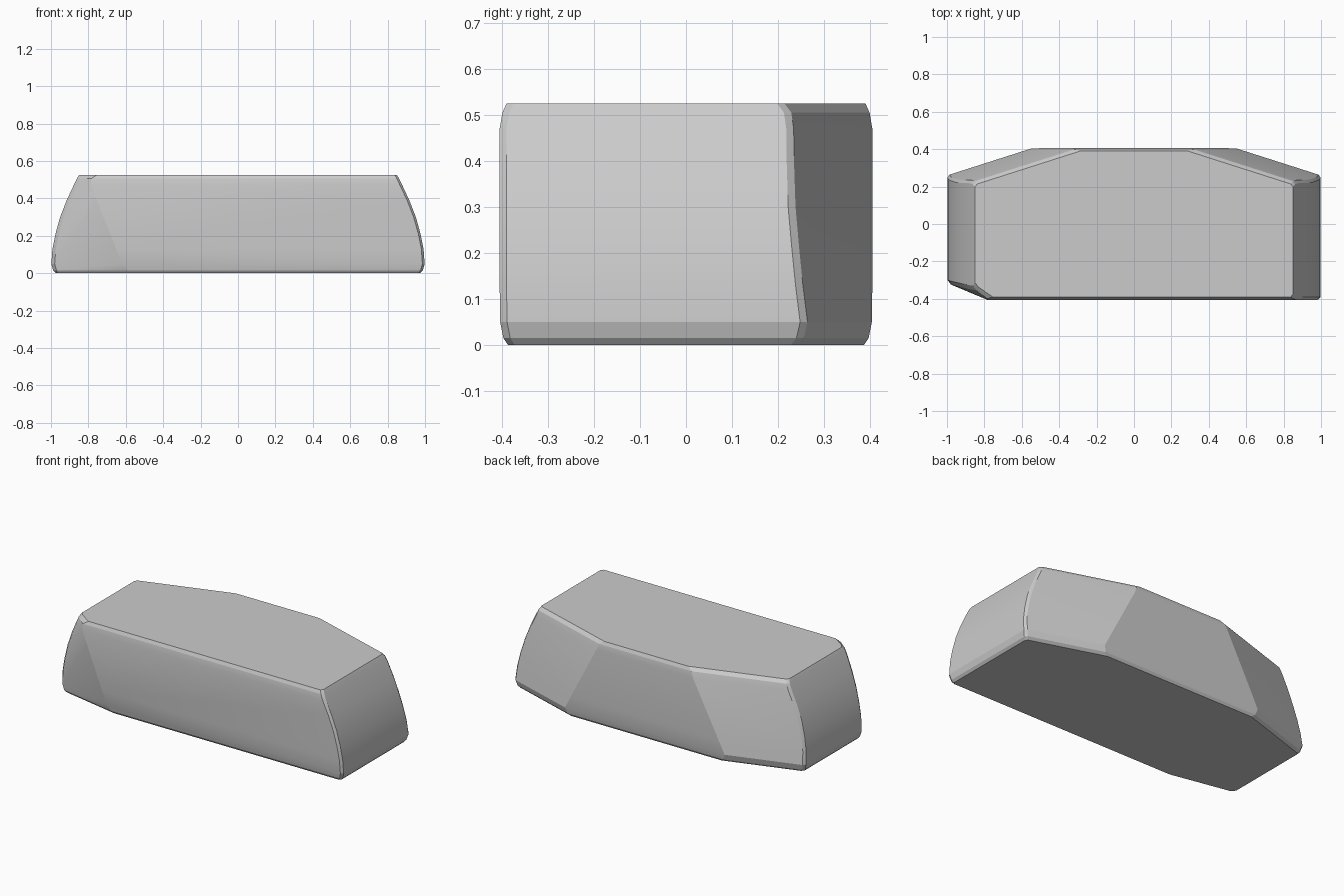
import bpy, bmesh, math

if "Cube" in bpy.data.objects:
    bpy.data.objects.remove(bpy.data.objects["Cube"])

# Height, half length, half depth, back corner y, front-left chamfer start x and end y
SECTIONS = [
    (0.000, 0.975, 0.387, 0.240, -0.580, -0.300),
    (0.015, 0.988, 0.397, 0.252, -0.590, -0.308),
    (0.050, 0.998, 0.404, 0.260, -0.620, -0.310),
    (0.130, 0.992, 0.405, 0.250, -0.650, -0.314),
    (0.210, 0.976, 0.405, 0.242, -0.682, -0.318),
    (0.300, 0.951, 0.405, 0.234, -0.720, -0.324),
    (0.390, 0.916, 0.405, 0.231, -0.757, -0.332),
    (0.470, 0.878, 0.405, 0.230, -0.785, -0.340),
    (0.505, 0.862, 0.399, 0.225, -0.785, -0.340),
    (0.525, 0.850, 0.390, 0.210, -0.755, -0.325),
]
BACK_SLOPE = 0.32


def outline(z, e, d, yb, fx, fy):
    """Plan outline of the body at one height."""
    a = e - (d - yb) / BACK_SLOPE
    return [(e - 0.012, -d, z), (e, -d + 0.015, z),
            (e, yb - 0.012, z), (e - 0.012, yb + 0.004, z),
            (a, d, z), (-a, d, z),
            (-e + 0.012, yb + 0.004, z), (-e, yb - 0.012, z),
            (-e, fy + 0.012, z), (-e + 0.018, fy - 0.012, z),
            (fx, -d, z)]


# Body: stacked outlines wrapped into one rounded convex block
bm = bmesh.new()
for s in SECTIONS:
    for p in outline(*s):
        bm.verts.new(p)
hull = bmesh.ops.convex_hull(bm, input=bm.verts[:])
loose = [v for v in bm.verts if not v.link_faces]
bmesh.ops.delete(bm, geom=loose, context='VERTS')
bmesh.ops.dissolve_limit(bm, angle_limit=math.radians(0.5),
                         verts=bm.verts[:], edges=bm.edges[:])
bmesh.ops.recalc_face_normals(bm, faces=bm.faces[:])
mesh = bpy.data.meshes.new("body")
bm.to_mesh(mesh)
bm.free()

body = bpy.data.objects.new("body", mesh)
bpy.context.collection.objects.link(body)
bpy.context.view_layer.objects.active = body
body.select_set(True)
bpy.ops.object.shade_smooth_by_angle(angle=math.radians(14))
